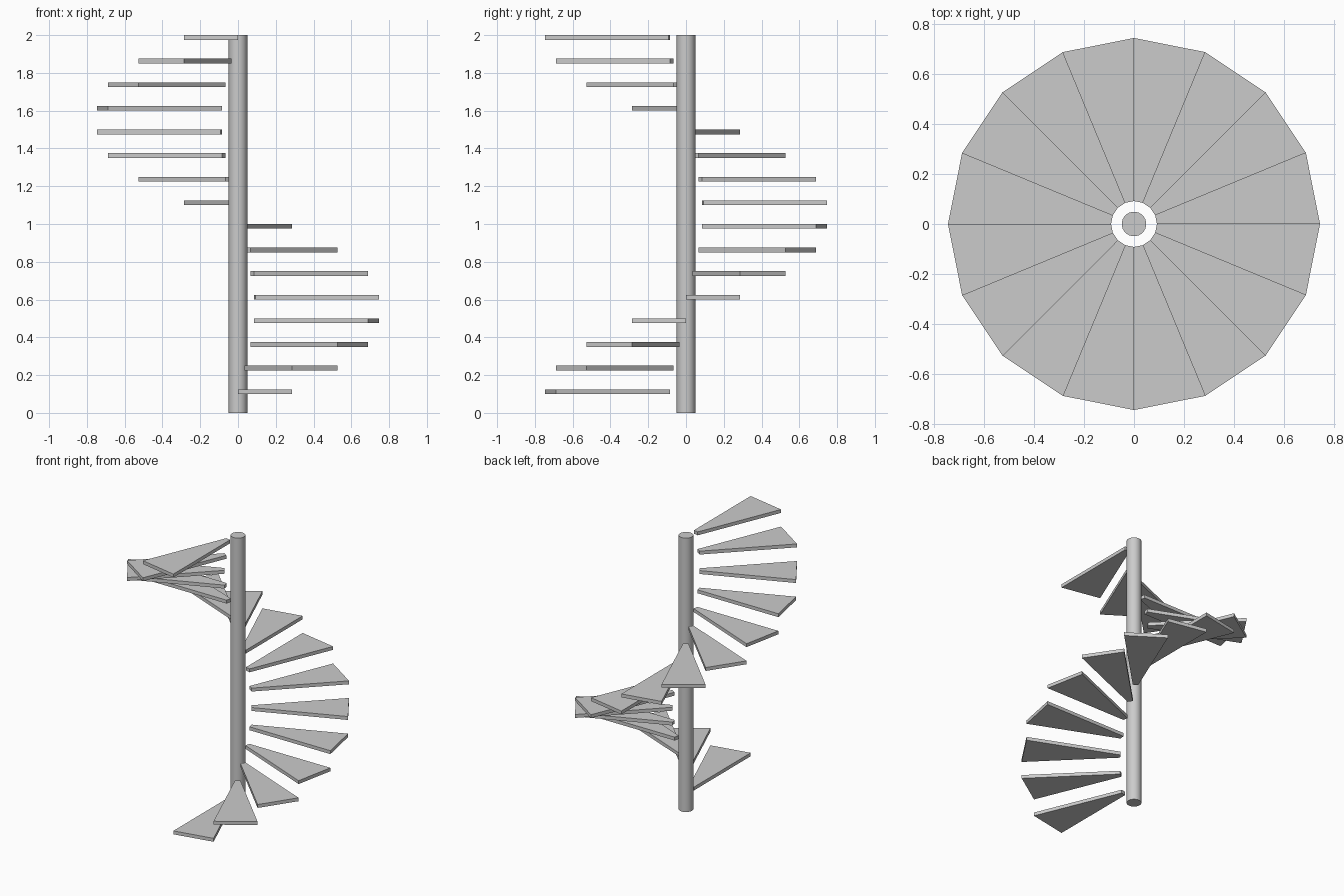
import bpy, bmesh
from math import cos, sin, tau, radians

if "Cube" in bpy.data.objects:
    bpy.data.objects.remove(bpy.data.objects["Cube"])

STEPS = 16
R_IN, R_OUT = 0.092, 0.746
THICK = 0.025
RISE = 2.0 / STEPS

# Central pole
bpy.ops.mesh.primitive_cylinder_add(vertices=32, radius=0.049, depth=2, location=(0, 0, 1))
pole = bpy.context.object
pole.name = "central_pole"
bpy.ops.object.shade_smooth_by_angle(angle=radians(30))


def wedge_step(i):
    """Flat wedge tread with straight inner and outer edges."""
    a0 = -tau / 4 + i * tau / STEPS
    a1 = a0 + tau / STEPS
    corners = [(R_IN, a0), (R_OUT, a0), (R_OUT, a1), (R_IN, a1)]
    z = (i + 1) * RISE - THICK
    bm = bmesh.new()
    face = bm.faces.new([bm.verts.new((r * cos(a), r * sin(a), z)) for r, a in corners])
    top = bmesh.ops.extrude_face_region(bm, geom=[face])["geom"]
    bmesh.ops.translate(bm, vec=(0, 0, THICK),
                        verts=[g for g in top if isinstance(g, bmesh.types.BMVert)])
    bmesh.ops.recalc_face_normals(bm, faces=bm.faces)
    mesh = bpy.data.meshes.new(f"step_{i + 1:02d}")
    bm.to_mesh(mesh)
    bm.free()
    bpy.context.collection.objects.link(bpy.data.objects.new(mesh.name, mesh))


# Treads spiralling up from the front, counter-clockwise
for i in range(STEPS):
    wedge_step(i)
